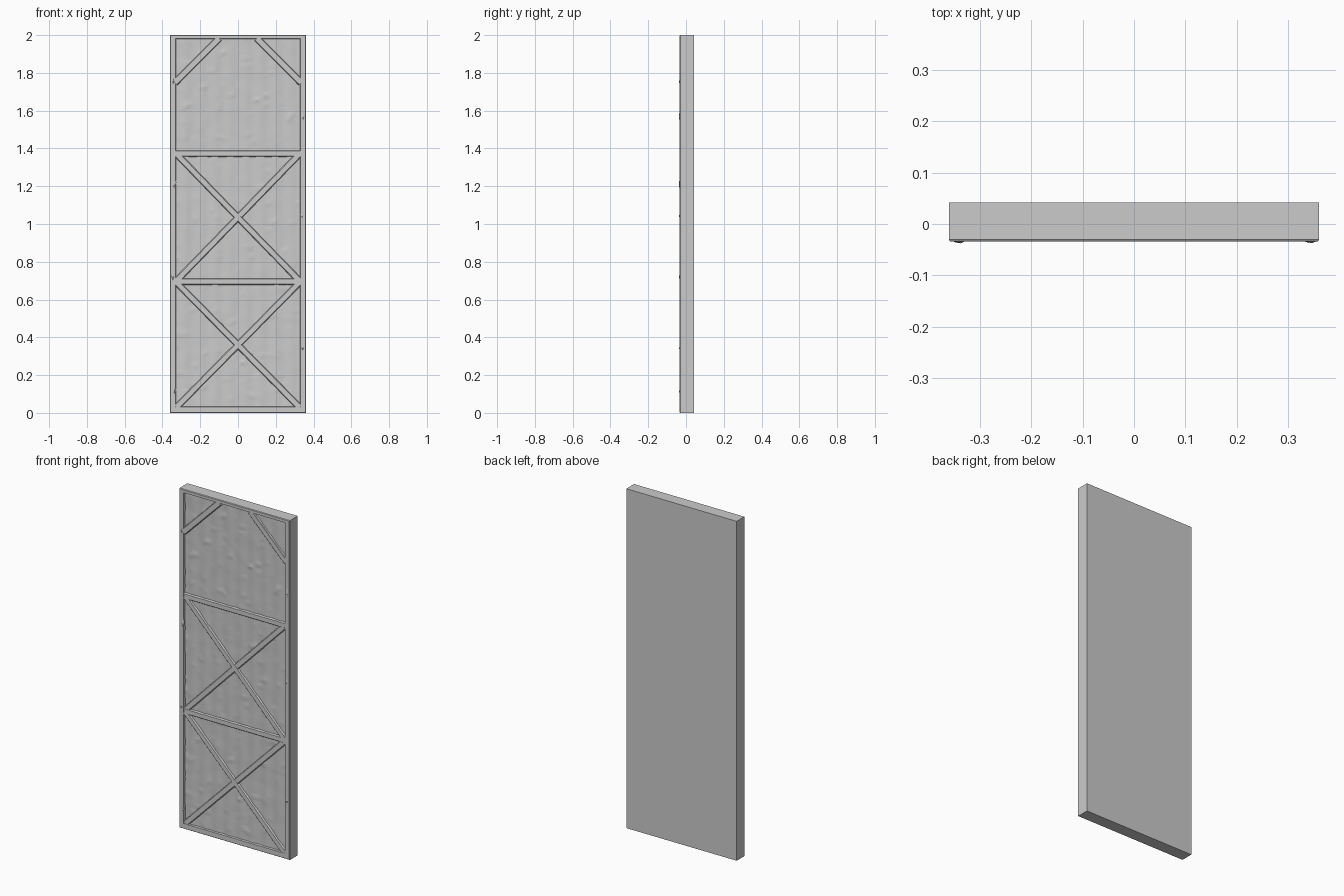
import bpy, bmesh, math, random
from mathutils import Vector, noise

if "Cube" in bpy.data.objects:
    bpy.data.objects.remove(bpy.data.objects["Cube"])

random.seed(4)
W, H = 0.36, 2.0              # half width, height
BACK, FRONT, SHEET = 0.042, -0.034, -0.023
X_IN, Z_LO, Z_HI = 0.328, 0.035, 1.978   # inner opening of the frame


def finish(bm, name, smooth=None):
    mesh = bpy.data.meshes.new(name)
    bm.to_mesh(mesh)
    bm.free()
    ob = bpy.data.objects.new(name, mesh)
    bpy.context.collection.objects.link(ob)
    if smooth:
        bpy.context.view_layer.objects.active = ob
        ob.select_set(True)
        bpy.ops.object.shade_smooth_by_angle(angle=math.radians(smooth))
        ob.select_set(False)
    return ob


def loft(bm, loops):
    """Bridge successive closed loops of points with quads."""
    rings = [[bm.verts.new(p) for p in loop] for loop in loops]
    for a, b in zip(rings, rings[1:]):
        n = len(a)
        for i in range(n):
            j = (i + 1) % n
            bm.faces.new((a[i], a[j], b[j], b[i]))
    return rings


def rect(x, lo, hi, y):
    return [(-x, y, lo), (x, y, lo), (x, y, hi), (-x, y, hi)]


# Outer slab: flat back, eased front edge and an open recess in the front
bm = bmesh.new()
rings = loft(bm, [
    rect(W, 0, H, BACK),
    rect(W, 0, H, FRONT + 0.004),
    rect(W - 0.003, 0.003, H - 0.003, FRONT),
    rect(X_IN + 0.003, Z_LO - 0.003, Z_HI + 0.003, FRONT),
    rect(X_IN, Z_LO, Z_HI, SHEET + 0.004),
])
bm.faces.new(list(reversed(rings[0])))
bmesh.ops.recalc_face_normals(bm, faces=bm.faces)
finish(bm, "door_frame")

# Recessed sheet with shallow vertical ribs and worn dents
bm = bmesh.new()
bmesh.ops.create_grid(bm, x_segments=80, y_segments=150, size=1)
mid, half = (Z_LO + Z_HI) / 2, (Z_HI - Z_LO) / 2
for v in bm.verts:
    x, z = v.co.x * (X_IN + 0.002), mid + v.co.y * (half + 0.002)
    rib = 0.0012 * math.cos(2 * math.pi * x / 0.08)
    wear = 0.0012 * noise.noise(Vector((x * 16, 3.1, z * 14)))
    dent = max(0, noise.noise(Vector((x * 20, 8.7, z * 45))) - 0.35)
    v.co = (x, SHEET + rib + wear - 0.009 * dent, z)
bmesh.ops.recalc_face_normals(bm, faces=bm.faces)
if sum(f.normal.y for f in bm.faces) > 0:
    bmesh.ops.reverse_faces(bm, faces=bm.faces)
finish(bm, "ribbed_sheet", 30)


# Bars with sloped sides lying on the sheet
def bar(name, p, q, width, top=FRONT + 0.001):
    p, q = Vector((p[0], 0, p[1])), Vector((q[0], 0, q[1]))
    side = (q - p).normalized().cross(Vector((0, 1, 0))) * width / 2

    def loop(y, k):
        o = Vector((0, y, 0))
        return [p - side * k + o, q - side * k + o, q + side * k + o, p + side * k + o]
    bm = bmesh.new()
    r = loft(bm, [loop(SHEET + 0.004, 1.2), loop(top + 0.002, 1.0), loop(top, 0.85)])
    bm.faces.new(r[-1])
    bm.faces.new(list(reversed(r[0])))
    bmesh.ops.recalc_face_normals(bm, faces=bm.faces)
    return finish(bm, name)


for name, z in (("upper_rail", 1.373), ("lower_rail", 0.695)):
    bar(name, (-X_IN - 0.002, z), (X_IN + 0.002, z), 0.030)

# Crossed braces in the two lower bays, corner braces at the top
for bay, lo, hi in (("lower", 0.03, 0.69), ("middle", 0.70, 1.37)):
    for s, side in ((1, "rising"), (-1, "falling")):
        bar(f"{bay}_{side}_brace", (-s * 0.325, lo), (s * 0.325, hi), 0.030,
            FRONT + 0.0013 + 0.0002 * s)
for s, side in ((-1, "left"), (1, "right")):
    bar(f"{side}_corner_brace", (s * 0.334, 1.748), (s * 0.100, 1.983), 0.032)

# Small splintered chips raised on the stiles
chips = [(-0.342, 1.76), (-0.335, 0.12), (0.345, 1.58), (-0.345, 0.73),
         (0.342, 0.35), (-0.338, 1.22), (0.340, 1.05)]
for i, (x, z) in enumerate(chips):
    w, h = random.uniform(0.007, 0.012), random.uniform(0.02, 0.045)
    bm = bmesh.new()
    base = [(x - w, FRONT + 0.001, z), (x, FRONT + 0.001, z - h),
            (x + w, FRONT + 0.001, z), (x, FRONT + 0.001, z + h)]
    ring = [bm.verts.new(p) for p in base]
    tip = bm.verts.new((x, FRONT - random.uniform(0.002, 0.004), z - h * 0.4))
    for k in range(4):
        bm.faces.new((ring[k], ring[(k + 1) % 4], tip))
    bm.faces.new(list(reversed(ring)))
    bmesh.ops.recalc_face_normals(bm, faces=bm.faces)
    finish(bm, f"stile_chip_{i + 1}")
